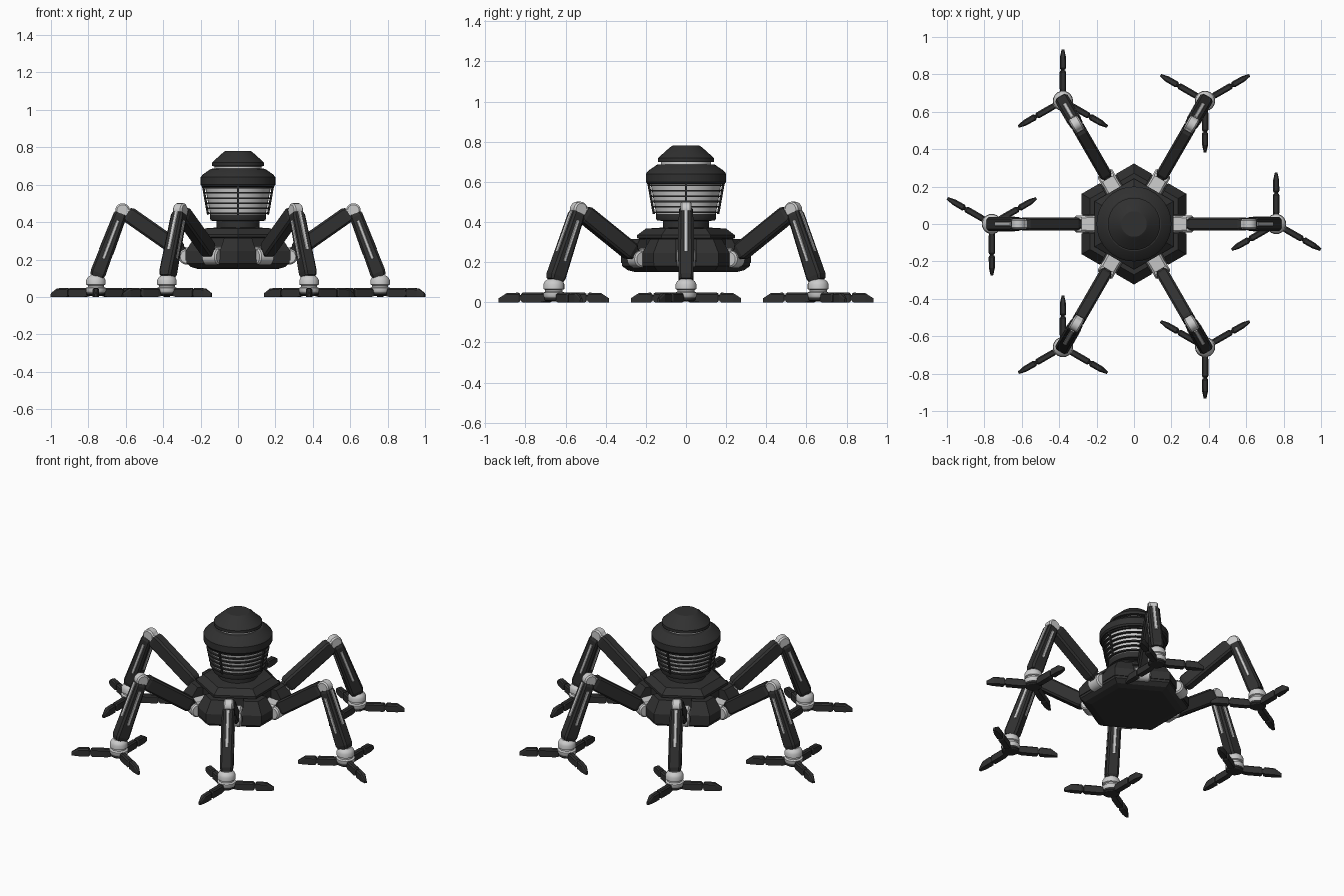
import bpy, bmesh, math
from mathutils import Vector

if "Cube" in bpy.data.objects:
    bpy.data.objects.remove(bpy.data.objects["Cube"])

dark = bpy.data.materials.new("dark_metal")
dark.diffuse_color = (0.03, 0.03, 0.03, 1)
dark.use_nodes = True
dark.node_tree.nodes["Principled BSDF"].inputs["Base Color"].default_value = dark.diffuse_color
parts = []


def loft(name, rings, black=True, smooth=False):
    """Skin a stack of equal-length point rings and cap both ends."""
    bm = bmesh.new()
    vs = [[bm.verts.new(p) for p in r] for r in rings]
    n = len(vs[0])
    for a, b in zip(vs, vs[1:]):
        for i in range(n):
            bm.faces.new((a[i], a[(i + 1) % n], b[(i + 1) % n], b[i]))
    bm.faces.new(vs[0][::-1])
    bm.faces.new(vs[-1])
    bmesh.ops.recalc_face_normals(bm, faces=bm.faces)
    me = bpy.data.meshes.new(name)
    bm.to_mesh(me)
    bm.free()
    if black:
        me.materials.append(dark)
    if smooth:
        me.polygons.foreach_set("use_smooth", [True] * len(me.polygons))
        me.set_sharp_from_angle(angle=math.radians(30))
    ob = bpy.data.objects.new(name, me)
    bpy.context.collection.objects.link(ob)
    return ob


def lathe(name, prof, n=40, black=True, at=(0, 0), start=0.0, smooth=True):
    """Revolve (radius, z) pairs about a vertical axis."""
    ang = [start + math.tau * i / n for i in range(n)]
    return loft(name, [[(at[0] + r * math.cos(a), at[1] + r * math.sin(a), z) for a in ang]
                       for r, z in prof], black, smooth)


def beam(name, p0, p1, sections, black=True):
    """Chamfered bar in the radial plane; sections = (t, half_width, half_height)."""
    a, b = Vector((p0[0], 0, p0[1])), Vector((p1[0], 0, p1[1]))
    side = Vector((0, 1, 0))
    up = (b - a).normalized().cross(side)
    rings = []
    for t, w, h in sections:
        c = 0.3 * min(w, h)
        sec = [(w, h - c), (w - c, h), (c - w, h), (-w, h - c),
               (-w, c - h), (c - w, -h), (w - c, -h), (w, c - h)]
        rings.append([a.lerp(b, t) + side * u + up * v for u, v in sec])
    return loft(name, rings, black)


def pin(name, x, z, r, half, black=False):
    """Joint drum lying across the leg."""
    c = 0.008
    return loft(name, [[(x + q * math.cos(math.tau * i / 20), y, z + q * math.sin(math.tau * i / 20))
                        for i in range(20)]
                       for y, q in ((-half, r - c), (c - half, r), (half - c, r), (half, r - c))],
                black, True)


def radial(ob, n=6, offset=0.0):
    """Repeat an object around the z axis with shared mesh data."""
    for i in range(n):
        o = ob if i == 0 else ob.copy()
        if i:
            bpy.context.collection.objects.link(o)
            o.name = f"{ob.name}_{i + 1}"
        o.rotation_euler.z = offset + math.tau * i / n


# Hexagonal body (radii given as corner radii, flats facing the legs)
H = math.pi / 6
lathe("hull_base", [(0.25, 0.15), (0.29, 0.16), (0.318, 0.18), (0.318, 0.20), (0.29, 0.21)],
      6, start=H, smooth=False)
lathe("hull_core", [(0.23, 0.20), (0.23, 0.315), (0.243, 0.32), (0.243, 0.335), (0.20, 0.367), (0.12, 0.372)],
      6, start=H, smooth=False)

# Corner armour blocks between the legs
def corner(a, z, w=0.05, inner=0.15):
    def pt(ang, r, t):
        return (r * math.cos(ang) - t * math.sin(ang), r * math.sin(ang) + t * math.cos(ang), z)
    R = a / math.cos(H)
    return [pt(H, R, 0), pt(2 * H, a, -w), pt(2 * H, inner, -w), pt(0, inner, w), pt(0, a, w)]

radial(loft("corner_armour", [corner(0.28, 0.195), corner(0.28, 0.245), corner(0.235, 0.315)]))

# Neck and turret
lathe("neck", [(0.115, 0.36), (0.115, 0.405), (0.145, 0.408), (0.15, 0.42), (0.15, 0.44), (0.13, 0.445)])
lathe("turret_core", [(0.148, 0.44), (0.178, 0.60)], black=False)
for i in range(6):
    z = 0.448 + i * 0.027
    r = 0.163 + i * 0.005
    lathe(f"cage_ring_{i + 1}", [(r - 0.014, z - 0.004), (r, z - 0.004), (r, z + 0.004), (r - 0.014, z + 0.004)])
radial(beam("cage_bar", (0.16, 0.44), (0.188, 0.60), [(0, 0.006, 0.006), (1, 0.006, 0.006)]), 4)
lathe("turret_hood", [(0.17, 0.588), (0.193, 0.59), (0.20, 0.60), (0.20, 0.64), (0.188, 0.655),
                      (0.145, 0.685), (0.10, 0.688)])
lathe("hood_collar", [(0.125, 0.68), (0.125, 0.708)], black=False)
lathe("turret_cap", [(0.12, 0.697), (0.14, 0.70), (0.14, 0.718), (0.08, 0.772), (0.068, 0.78)])

# Leg joints in the radial plane (radius, z)
hip, knee, ankle = (0.27, 0.22), (0.62, 0.465), (0.757, 0.105)

leg = [
    pin("hip_joint", 0.275, 0.215, 0.042, 0.045),
    beam("hip_bracket", (0.19, 0.235), (0.28, 0.235), [(0, 0.045, 0.035), (1, 0.042, 0.03)], False),
    beam("upper_leg_neck", hip, knee, [(0, 0.022, 0.03), (0.2, 0.024, 0.032)]),
    beam("upper_leg", hip, knee, [(0.11, 0.028, 0.038), (0.15, 0.034, 0.044), (0.88, 0.034, 0.044), (0.92, 0.03, 0.036)]),
    pin("knee_joint", 0.617, 0.462, 0.039, 0.028),
    beam("knee_block", (0.575, 0.435), (0.625, 0.475), [(0, 0.026, 0.03), (1, 0.026, 0.03)], False),
    beam("lower_leg", knee, ankle, [(0.05, 0.03, 0.03), (0.09, 0.036, 0.034), (0.93, 0.038, 0.042), (0.99, 0.033, 0.035)]),
    beam("lower_leg_side_inlay", knee, ankle, [(0.16, 0.0395, 0.009), (0.72, 0.0395, 0.009)], False),
    beam("lower_leg_face_inlay", knee, ankle, [(0.06, 0.011, 0.0365), (0.62, 0.011, 0.0415)], False),
    lathe("ankle", [(0.05, 0.025), (0.054, 0.032), (0.054, 0.048), (0.043, 0.053), (0.043, 0.062), (0.052, 0.066),
                    (0.052, 0.09), (0.045, 0.104), (0.03, 0.115)], 24, False, (0.76, 0)),
    lathe("foot_pad", [(0.04, 0.005), (0.05, 0.012), (0.05, 0.028)], 24, True, (0.76, 0)),
]

# Three two-segment toes per foot
def toe(name, sections, ang):
    c, s = math.cos(ang), math.sin(ang)
    rings = []
    for r, w, z0, z1 in sections:
        e = w * 0.4
        sec = [(w, z0), (w, z1 - 0.008), (w - e, z1), (e - w, z1), (-w, z1 - 0.008), (-w, z0)]
        rings.append([(0.76 + r * c - t * s, r * s + t * c, z) for t, z in sec])
    return loft(name, rings)

for k in range(3):
    a = math.pi / 2 + math.tau * k / 3
    leg.append(toe(f"toe_{k + 1}_inner", [(0.03, 0.014, 0.008, 0.042), (0.065, 0.017, 0, 0.048), (0.155, 0.017, 0, 0.048),
                                          (0.163, 0.012, 0.005, 0.042)], a))
    leg.append(toe(f"toe_{k + 1}_link", [(0.155, 0.009, 0.01, 0.036), (0.18, 0.009, 0.01, 0.036)], a))
    leg.append(toe(f"toe_{k + 1}_tip", [(0.168, 0.012, 0.005, 0.042), (0.176, 0.017, 0, 0.048), (0.235, 0.016, 0, 0.046),
                                        (0.275, 0.007, 0, 0.02)], a))
for ob in leg:
    radial(ob)
